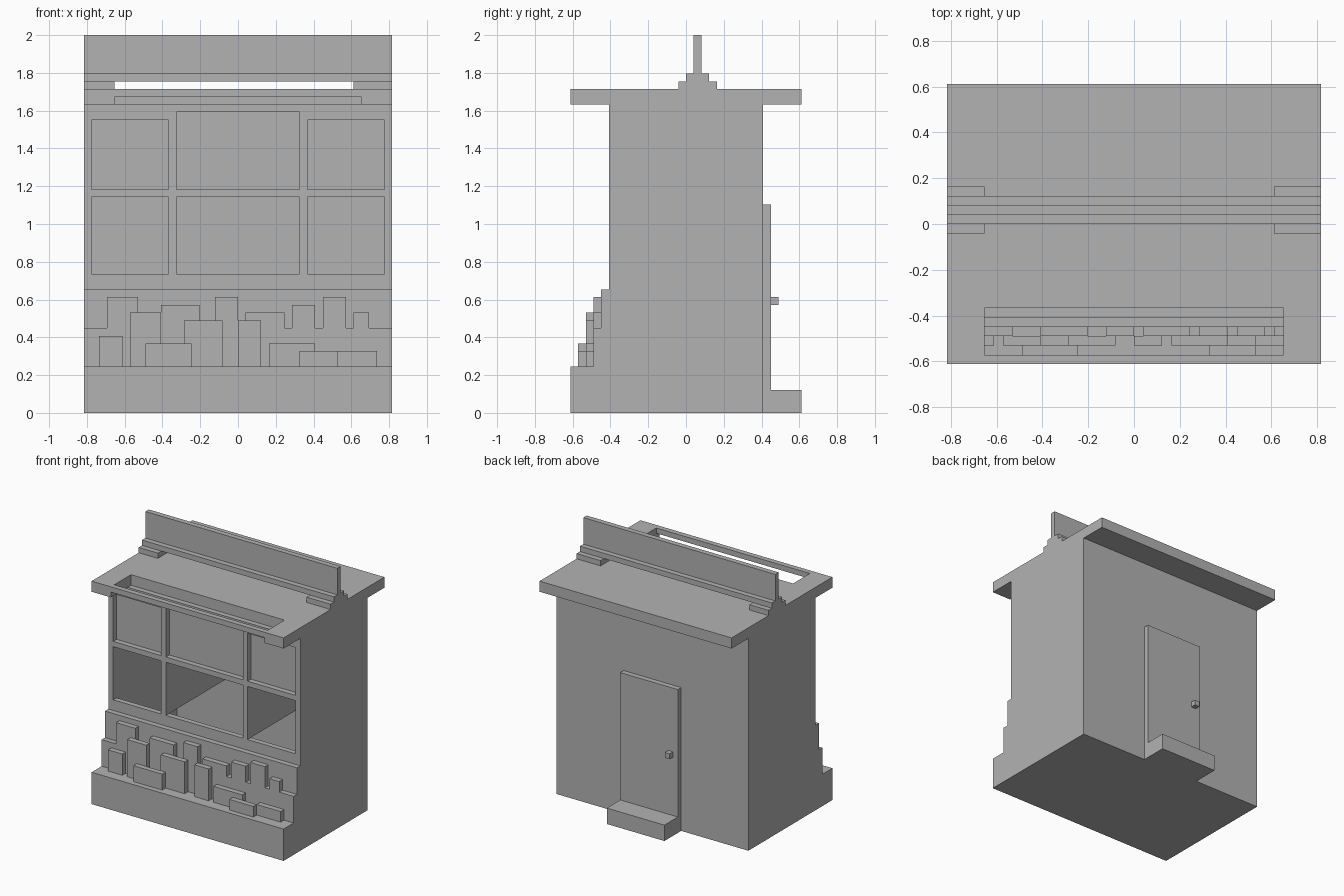
import bpy
import bmesh
from mathutils import Vector

cube = bpy.data.objects.get("Cube")
if cube:
    bpy.data.objects.remove(cube, do_unlink=True)

U = 2 / 49  # one grid module: the model is 49 modules tall

grey = bpy.data.materials.new("plain_grey")
grey.use_nodes = True
colour = (0.45, 0.45, 0.45, 1)
grey.diffuse_color = colour
grey.node_tree.nodes["Principled BSDF"].inputs["Base Color"].default_value = colour


def prism(name, profile, x0, x1):
    """Extrude a (y, z) profile along x, in modules."""
    bm = bmesh.new()
    face = bm.faces.new([bm.verts.new(Vector((x0, y, z)) * U) for y, z in profile])
    ext = bmesh.ops.extrude_face_region(bm, geom=[face])
    moved = [v for v in ext["geom"] if isinstance(v, bmesh.types.BMVert)]
    bmesh.ops.translate(bm, verts=moved, vec=((x1 - x0) * U, 0, 0))
    bmesh.ops.recalc_face_normals(bm, faces=bm.faces)
    mesh = bpy.data.meshes.new(name)
    bm.to_mesh(mesh)
    bm.free()
    mesh.materials.append(grey)
    obj = bpy.data.objects.new(name, mesh)
    bpy.context.scene.collection.objects.link(obj)
    return obj


def box(name, x, y, z):
    (y0, y1), (z0, z1) = y, z
    return prism(name, [(y0, z0), (y1, z0), (y1, z1), (y0, z1)], *x)


def cut(target, name, x, y, z):
    cutter = box(name, x, y, z)
    cutter.hide_render = True
    cutter.hide_set(True)
    cutter.display_type = 'WIRE'
    mod = target.modifiers.new(name, 'BOOLEAN')
    mod.operation = 'DIFFERENCE'
    mod.solver = 'EXACT'
    mod.object = cutter


# Booth body with the stepped front plinth
body = prism("booth_body", [(-15, 0), (10, 0), (10, 40), (-10, 40), (-10, 16),
                            (-11, 16), (-11, 11), (-12, 11), (-12, 6), (-15, 6)], -20, 20)
cut(body, "room_cutter", (-19, 19), (-9, 9), (1, 28.5))

# Open lower windows and shallow blind upper panels
for side, x, top in (("left", (9, 19), 38), ("middle", (-8, 8), 39), ("right", (-19, -9), 38)):
    cut(body, f"lower_window_cutter_{side}", x, (-10.5, -8.5), (18, 28))
    cut(body, f"upper_window_cutter_{side}", x, (-10.5, -9), (29, top))

# Partitions behind the window posts
for side, x in (("left", 8), ("right", -9)):
    box(f"partition_{side}", (x, x + 1), (-9, 9), (18, 28.5))

# Flat roof with a slot over the front display
roof = box("roof", (-20, 20), (-15, 15), (40, 42))
cut(roof, "roof_slot_cutter", (-16, 16), (-14, -9), (39, 43))
cut(roof, "roof_notch_cutter", (-16, 16), (-16, -13), (39, 41))

# Sign board on its feet
box("sign_foot_right", (-20, -16), (-1, 4), (42, 43))
box("sign_foot_left", (15, 20), (-1, 4), (42, 43))
box("sign_base", (-20, 20), (0, 3), (43, 44))
box("sign_board", (-20, 20), (1, 2), (44, 49))

# Display blocks on the steps: (x start, x end, top)
rows = {
    "back": (-12, 11, [(-17, -13, 15), (-10, -5, 14), (-3, 0, 15), (1, 6, 13),
                       (7, 10, 14), (11, 14, 15), (15, 17, 13)]),
    "middle": (-13, 6, [(-18, -15, 10), (-14, -10, 13), (-7, -2, 12), (0, 3, 12),
                        (4, 10, 9), (13, 18, 8)]),
    "front": (-14, 6, [(-12, -6, 9), (8, 13, 8)]),
}
for row, (y, base, blocks) in rows.items():
    for i, (x0, x1, top) in enumerate(blocks, 1):
        box(f"display_block_{row}_{i}", (x0, x1), (y, y + 1), (base, top))

# Back door, knob and doorstep
box("door", (-6, 6), (10, 11), (0, 27))
box("door_knob", (-5, -4), (11, 12), (14, 15))
box("doorstep", (-6, 6), (11, 15), (0, 3))
